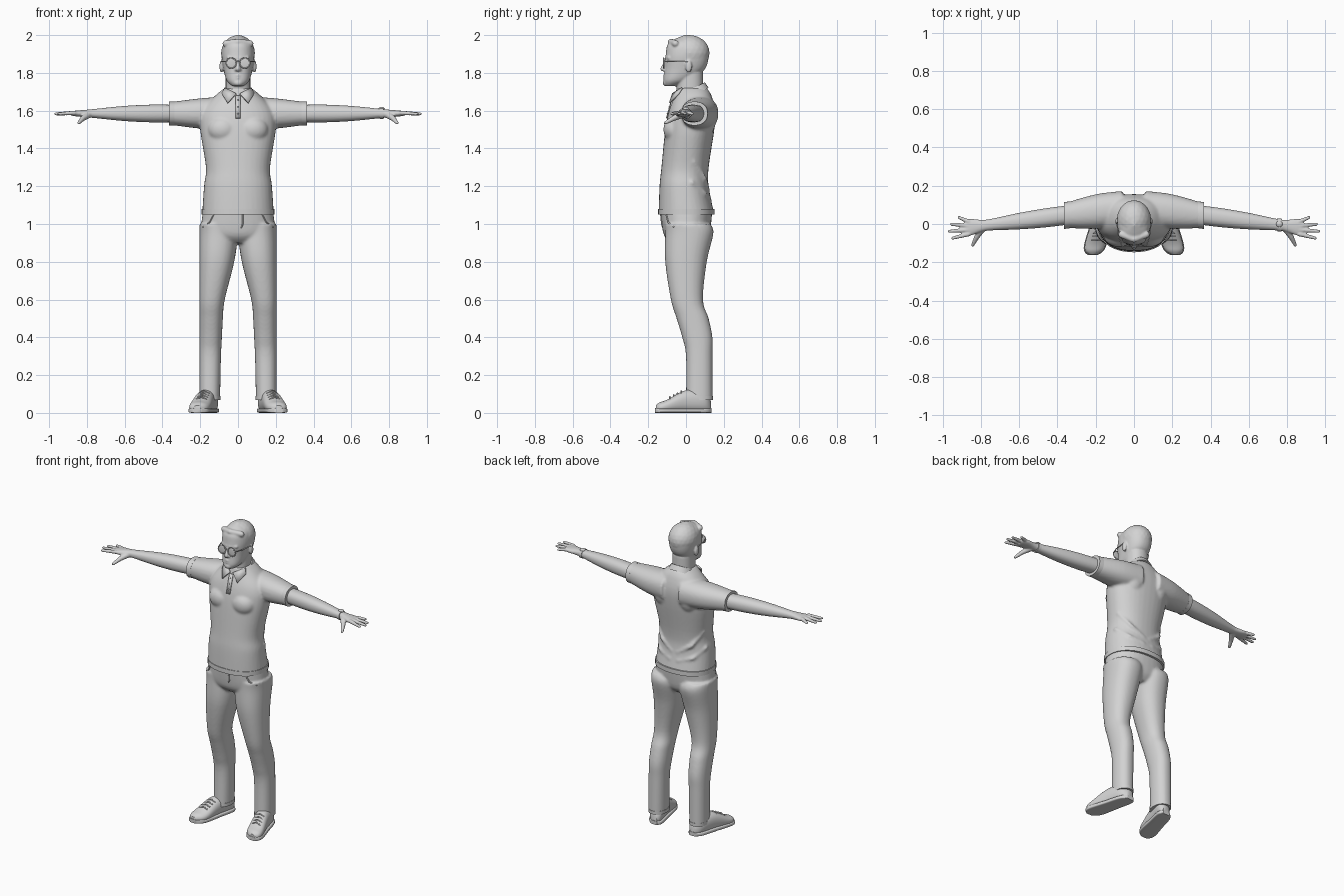
import bpy
import bmesh
import math
from mathutils import Vector, Matrix

cube = bpy.data.objects.get("Cube")
if cube:
    bpy.data.objects.remove(cube, do_unlink=True)

grey = bpy.data.materials.new("plain grey")
grey.use_nodes = True
grey.diffuse_color = (0.65, 0.65, 0.65, 1)
grey.node_tree.nodes["Principled BSDF"].inputs["Base Color"].default_value = grey.diffuse_color


# Cross-section rules: each gives a centre and two half-axes
def body_section(z, half, front, back):
    return (0, (front + back) / 2, z), (half, 0, 0), (0, (back - front) / 2, 0)


def leg_section(z, inner, front, back, outer=0.205):
    centre = ((inner + outer) / 2, (front + back) / 2, z)
    return centre, ((outer - inner) / 2, 0, 0), (0, (back - front) / 2, 0)


def arm_section(x, deep, tall):
    return (x, 0.09 - x / 8, 1.585), (0, deep, 0), (0, 0, tall)


def shoe_section(y, half, top):
    return (0.175 - y / 4, y, top / 2), (half, 0, 0), (0, 0, top / 2)


def spline(rows, steps=6):
    """Smoothly fill in between the given rows."""
    points = [Vector(row) for row in rows]
    last = len(points) - 1
    filled = []
    for i in range(last):
        start, end = points[i], points[i + 1]
        before, after = points[max(i - 1, 0)], points[min(i + 2, last)]
        for step in range(steps):
            t = step / steps
            leave, arrive = (end - before) / 2, (after - start) / 2
            gap = end - start
            filled.append(start + leave * t + (gap * 3 - leave * 2 - arrive) * t**2
                          + (leave + arrive - gap * 2) * t**3)
    return filled + [points[last]]


def loft(bm, section, rows, power=2.25, sides=36):
    """Closed skin of rounded sections along the rows."""
    rings = []
    for row in spline(rows):
        centre, across, along = (Vector(part) for part in section(*row))
        ring = []
        for k in range(sides):
            angle = math.tau * k / sides
            c, s = math.cos(angle), math.sin(angle)
            offset = across * math.copysign(abs(c) ** (2 / power), c)
            offset += along * math.copysign(abs(s) ** (2 / power), s)
            ring.append(bm.verts.new(centre + offset))
        rings.append(ring)
    for lower, upper in zip(rings, rings[1:]):
        for k in range(sides):
            j = (k + 1) % sides
            bm.faces.new((lower[k], lower[j], upper[j], upper[k]))
    bm.faces.new(rings[0])
    bm.faces.new(rings[-1])


def blob(bm, centre, radii):
    matrix = Matrix.Translation(centre) @ Matrix.Diagonal((*radii, 1))
    bmesh.ops.create_icosphere(bm, subdivisions=3, radius=1, matrix=matrix)


def tube(bm, path, start, end=None):
    """Round-ended tube along a path, tapering from start to end radius."""
    end = end or start
    points = [Vector(p) for p in path]
    radii = [start + (end - start) * i / (len(points) - 1) for i in range(len(points))]
    for point, radius in zip(points, radii):
        bmesh.ops.create_icosphere(bm, subdivisions=2, radius=radius, matrix=Matrix.Translation(point))
    for p, q, wide, narrow in zip(points, points[1:], radii, radii[1:]):
        turn = (q - p).to_track_quat("Z", "Y").to_matrix().to_4x4()
        bmesh.ops.create_cone(bm, cap_ends=True, segments=12, radius1=wide, radius2=narrow,
                              depth=(q - p).length, matrix=Matrix.Translation((p + q) / 2) @ turn)


def mirror(bm):
    """Copy everything built so far to the other side."""
    copy = bmesh.ops.duplicate(bm, geom=bm.verts[:] + bm.edges[:] + bm.faces[:])
    for item in copy["geom"]:
        if isinstance(item, bmesh.types.BMVert):
            item.co.x = -item.co.x


def finish(name, bm, voxel=0, thickness=0):
    bmesh.ops.recalc_face_normals(bm, faces=bm.faces[:])
    mesh = bpy.data.meshes.new(name)
    bm.to_mesh(mesh)
    bm.free()
    mesh.materials.append(grey)
    mesh.shade_smooth()
    mesh.set_sharp_from_angle(angle=math.radians(40))
    obj = bpy.data.objects.new(name, mesh)
    bpy.context.scene.collection.objects.link(obj)
    if thickness:
        solid = obj.modifiers.new("thickness", "SOLIDIFY")
        solid.thickness = thickness
        solid.offset = 0
    if voxel:
        fuse = obj.modifiers.new("fuse", "REMESH")
        fuse.mode = "VOXEL"
        fuse.voxel_size = voxel
        fuse.use_smooth_shade = True
        relax = obj.modifiers.new("relax", "SMOOTH")
        relax.factor = 0.5
        relax.iterations = 5


# Shirt: sleeves, chest, shoulder blades and folds around the torso
bm = bmesh.new()
loft(bm, arm_section, [(0.06, 0.09, 0.09), (0.2, 0.09, 0.08), (0.36, 0.065, 0.06)])
blob(bm, (0.08, -0.06, 1.5), (0.08, 0.06, 0.07))
blob(bm, (0.09, 0.1, 1.56), (0.07, 0.06, 0.1))
tube(bm, [(0.16, 0.04, 1.33), (0.11, 0.1, 1.24), (0.02, 0.115, 1.18)], 0.012)
tube(bm, [(0.17, 0.03, 1.22), (0.12, 0.1, 1.16), (0.03, 0.125, 1.13)], 0.012)
mirror(bm)
loft(bm, body_section, [(1.05, 0.19, -0.145, 0.15), (1.2, 0.18, -0.14, 0.12), (1.3, 0.17, -0.13, 0.12),
                        (1.5, 0.2, -0.11, 0.15), (1.6, 0.19, -0.09, 0.155), (1.68, 0.12, -0.06, 0.135),
                        (1.72, 0.07, -0.05, 0.11)])
finish("shirt", bm, voxel=0.008)

# Shirt hem and sleeve cuffs
bm = bmesh.new()
loft(bm, body_section, [(z, 0.192, -0.148, 0.152) for z in (1.05, 1.08)])
finish("shirt_hem", bm)
bm = bmesh.new()
loft(bm, arm_section, [(x, 0.07, 0.063) for x in (0.335, 0.365)])
mirror(bm)
finish("sleeve_cuffs", bm)

# Collar band sloping down to the front, with two pointed wings
bm = bmesh.new()
loft(bm, body_section, [(1.66, 0.085, -0.06, 0.12), (1.7, 0.07, -0.055, 0.1)])
for vert in bm.verts:
    vert.co.z += vert.co.y / 2
finish("collar_band", bm)
bm = bmesh.new()
wing = [(0.01, -0.07, 1.69), (0.055, -0.086, 1.64), (0.086, -0.04, 1.69), (0.07, -0.02, 1.72)]
bm.faces.new([bm.verts.new(corner) for corner in wing])
mirror(bm)
finish("collar_wings", bm, thickness=0.009)

# Button placket
bm = bmesh.new()
low, high = Vector((0.013, -0.103, 1.56)), Vector((0.013, -0.07, 1.68))
flip = Vector((-1, 1, 1))
bm.faces.new([bm.verts.new(corner) for corner in (low, high, high * flip, low * flip)])
finish("placket", bm, thickness=0.006)
bm = bmesh.new()
for share in (0.2, 0.5, 0.8):
    spot = low.lerp(high, share)
    blob(bm, (0, spot.y, spot.z), (0.005, 0.006, 0.005))
finish("buttons", bm)

# Trousers: two legs joined by the hips
bm = bmesh.new()
loft(bm, leg_section, [(0.07, 0.095, 0, 0.14), (0.3, 0.09, 0, 0.14), (0.4, 0.085, -0.02, 0.14),
                       (0.5, 0.08, -0.05, 0.12), (0.6, 0.07, -0.08, 0.09), (0.8, 0.02, -0.11, 0.11),
                       (0.95, 0, -0.11, 0.145), (1, 0.01, -0.11, 0.13)])
mirror(bm)
loft(bm, body_section, [(0.9, 0.11, -0.08, 0.09), (0.95, 0.19, -0.12, 0.125), (1.08, 0.185, -0.135, 0.14)])
finish("trousers", bm, voxel=0.008)

# Trouser cuffs, pocket seams and fly
bm = bmesh.new()
loft(bm, leg_section, [(z, 0.093, -0.003, 0.142) for z in (0.068, 0.09)])
tube(bm, [(0.13, -0.105, 1.05), (0.15, -0.095, 1.01), (0.185, -0.065, 0.985)], 0.004)
mirror(bm)
tube(bm, [(0.025, -0.133, 1.05), (0.025, -0.128, 1), (0, -0.11, 0.94)], 0.004)
finish("trouser_trim", bm)

# Shoes with soles and laces
upper = [(0.133, 0.02, 0.06), (0.1, 0.045, 0.11), (0, 0.05, 0.12),
         (-0.1, 0.055, 0.07), (-0.14, 0.045, 0.055), (-0.16, 0.02, 0.04)]
bm = bmesh.new()
loft(bm, shoe_section, upper)
mirror(bm)
finish("shoes", bm)
bm = bmesh.new()
loft(bm, shoe_section, [(y * 1.02, half + 0.004, 0.025) for y, half, top in upper], power=5)
mirror(bm)
finish("shoe_soles", bm)
bm = bmesh.new()
for i in range(4):
    knot = Vector((0.18 + i * 0.005, -0.025 - i * 0.02, 0.115 - i * 0.01))
    tube(bm, [knot + Vector((side * 0.027, 0, -abs(side) * 0.012)) for side in (-1, 0, 1)], 0.004)
mirror(bm)
finish("shoe_laces", bm)

# Arms with hands and spread fingers
bm = bmesh.new()
loft(bm, arm_section, [(0.29, 0.05, 0.045), (0.45, 0.05, 0.047), (0.6, 0.043, 0.04), (0.75, 0.03, 0.025),
                       (0.8, 0.032, 0.02), (0.85, 0.043, 0.016), (0.88, 0.04, 0.012)])
for i in range(4):
    spread = i - 1.5
    knuckle = Vector((0.865, -0.02 - spread * 0.022, 1.588))
    tip = Vector((0.965 - 0.014 * (spread - 0.4) ** 2, -0.02 - spread * 0.036, 1.583))
    tube(bm, [knuckle, tip], 0.0125, 0.0085)
tube(bm, [(0.79, -0.02, 1.58), (0.82, -0.065, 1.56), (0.843, -0.11, 1.535)], 0.02, 0.009)
mirror(bm)
finish("arms", bm, voxel=0.0045)

# Wristwatch on the left wrist
bm = bmesh.new()
loft(bm, arm_section, [(x, 0.034, 0.028) for x in (0.75, 0.77)])
blob(bm, (0.76, 0, 1.61), (0.017, 0.017, 0.01))
finish("wristwatch", bm)

# Head: ears, brows, lips, nose, chin and hair around the skull and neck
bm = bmesh.new()
blob(bm, (0.088, 0.014, 1.834), (0.01, 0.018, 0.033))
tube(bm, [(0.01, -0.098, 1.878), (0.05, -0.088, 1.88)], 0.014, 0.011)
for lip in (1.773, 1.786):
    tube(bm, [(0, -0.113, lip), (0.02, -0.107, lip)], 0.009, 0.005)
blob(bm, (0.011, -0.113, 1.816), (0.008, 0.011, 0.008))
tube(bm, [(0, -0.08, 1.963), (0.065, -0.055, 1.955)], 0.018)
mirror(bm)
tube(bm, [(0, -0.104, 1.867), (0, -0.124, 1.82)], 0.008, 0.0125)
blob(bm, (0, -0.105, 1.747), (0.026, 0.018, 0.018))
blob(bm, (0, 0.02, 1.905), (0.09, 0.105, 0.095))
loft(bm, body_section, [(1.73, 0.03, -0.11, -0.05), (1.76, 0.06, -0.118, 0.02), (1.82, 0.077, -0.112, 0.1),
                        (1.9, 0.087, -0.107, 0.12), (1.96, 0.07, -0.09, 0.1), (2, 0.01, -0.01, 0.02)])
loft(bm, body_section, [(z, 0.065, -0.05, 0.09) for z in (1.64, 1.8)])
finish("head", bm, voxel=0.005)

# Spectacles
bm = bmesh.new()
lens = Vector((0.036, -0.118, 1.852))
turns = [math.tau * k / 20 for k in range(21)]
tube(bm, [lens + Vector((math.cos(a), 0, math.sin(a))) * 0.027 for a in turns], 0.003)
blob(bm, lens, (0.027, 0.003, 0.027))
tube(bm, [(0.063, -0.116, 1.86), (0.08, -0.07, 1.86), (0.09, 0.01, 1.86)], 0.003)
tube(bm, [(0.01, -0.118, 1.86), (0, -0.12, 1.863)], 0.003)
mirror(bm)
finish("spectacles", bm)
